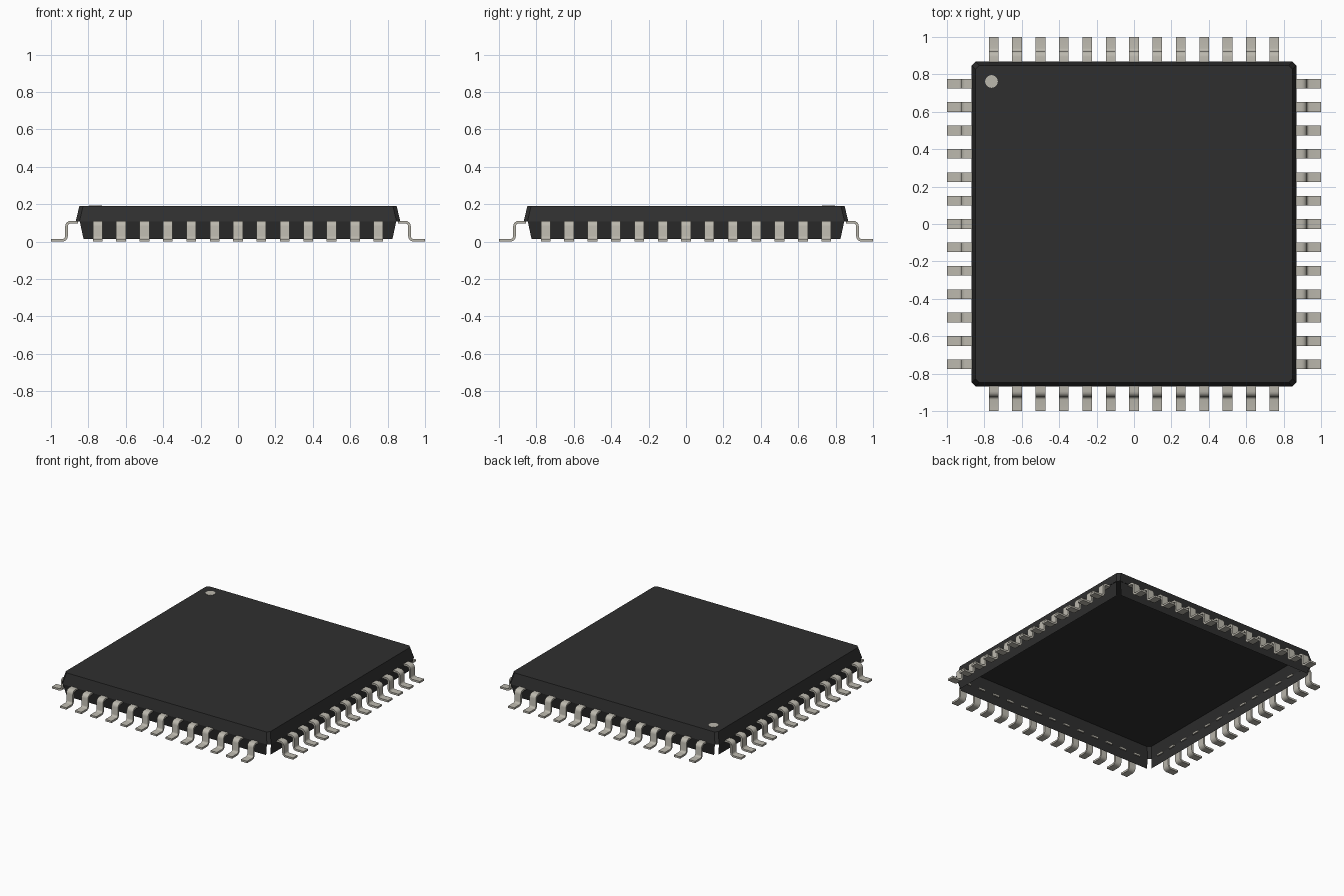
import bpy
import bmesh
from math import cos, sin, pi

cube = bpy.data.objects.get("Cube")
if cube:
    bpy.data.objects.remove(cube, do_unlink=True)


def make_material(name, rgb):
    mat = bpy.data.materials.new(name)
    mat.use_nodes = True
    colour = (*rgb, 1)
    mat.diffuse_color = colour
    mat.node_tree.nodes["Principled BSDF"].inputs["Base Color"].default_value = colour
    return mat


charcoal = make_material("charcoal plastic", (0.028, 0.028, 0.028))
tin = make_material("tin metal", (0.50, 0.48, 0.42))


def make_object(name, bm, mat):
    mesh = bpy.data.meshes.new(name)
    bm.to_mesh(mesh)
    bm.free()
    mesh.materials.append(mat)
    obj = bpy.data.objects.new(name, mesh)
    bpy.context.collection.objects.link(obj)
    return obj


def ring(bm, half, z, cut=0.02):
    """Square outline with clipped corners, counter-clockwise."""
    points = []
    for sx, sy in ((1, 1), (-1, 1), (-1, -1), (1, -1)):
        pair = [(sx * half, sy * (half - cut)), (sx * (half - cut), sy * half)]
        points += pair if sx * sy > 0 else pair[::-1]
    return [bm.verts.new((x, y, z)) for x, y in points]


def walls(bm, low, high, corners):
    """Even sides are the clipped corners, odd sides the long walls."""
    for i in range(8):
        j = (i + 1) % 8
        if corners or i % 2:
            bm.faces.new((low[i], low[j], high[j], high[i]))


# Hollow upper shell, with closed corners and a flat lid
RIM_Z, TOP_Z = 0.108, 0.19
bm = bmesh.new()
rim, top = ring(bm, 0.868, RIM_Z), ring(bm, 0.848, TOP_Z)
walls(bm, rim, top, True)
bm.faces.new(top)
make_object("body_upper_shell", bm, charcoal)

# Lower skirt, open underneath and at its four corners
bm = bmesh.new()
walls(bm, ring(bm, 0.846, 0.015), ring(bm, 0.866, RIM_Z), False)
make_object("body_lower_skirt", bm, charcoal)

# Orientation dot on the lid
bm = bmesh.new()
bmesh.ops.create_cone(bm, cap_ends=True, segments=24, radius1=0.034,
                      radius2=0.034, depth=0.004)
dot = make_object("orientation_dot", bm, tin)
dot.location = (-0.762, 0.762, TOP_Z)


# Lead section: a centreline with normals, bent down and out again
HALF, BEND, SHIN = 0.007, 0.022, 0.917
SHOULDER = 0.104
path = [(0.855, SHOULDER, 0, 1)]
for i in range(5):
    a = pi / 2 * (1 - i / 4)
    path.append((SHIN - BEND + BEND * cos(a), SHOULDER - BEND + BEND * sin(a),
                 cos(a), sin(a)))
for i in range(5):
    a = pi + pi / 2 * i / 4
    path.append((SHIN + BEND + BEND * cos(a), HALF + BEND + BEND * sin(a),
                 -cos(a), -sin(a)))
path.append((1.0, HALF, 0, 1))
section = [(x + HALF * nx, z + HALF * nz) for x, z, nx, nz in path]
section += [(x - HALF * nx, z - HALF * nz) for x, z, nx, nz in reversed(path)]


def add_lead(bm, y, width=0.052):
    sides = [[bm.verts.new((x, y + s * width / 2, z)) for x, z in section]
             for s in (-1, 1)]
    n, count = len(section), len(path)
    for i in range(n):
        j = (i + 1) % n
        bm.faces.new((sides[0][i], sides[0][j], sides[1][j], sides[1][i]))
    for side in sides:
        for i in range(count - 1):
            bm.faces.new((side[i], side[i + 1], side[n - 2 - i], side[n - 1 - i]))


# A row of thirteen leads on each of the four sides
for k, place in enumerate(("left", "back", "right", "front")):
    bm = bmesh.new()
    for i in range(-6, 7):
        add_lead(bm, i * 0.125)
    bmesh.ops.recalc_face_normals(bm, faces=bm.faces)
    row = make_object(place + "_leads", bm, tin)
    row.rotation_euler.z = k * pi / 2
    bpy.ops.object.select_all(action="DESELECT")
    row.select_set(True)
    bpy.context.view_layer.objects.active = row
    bpy.ops.object.shade_smooth_by_angle()
